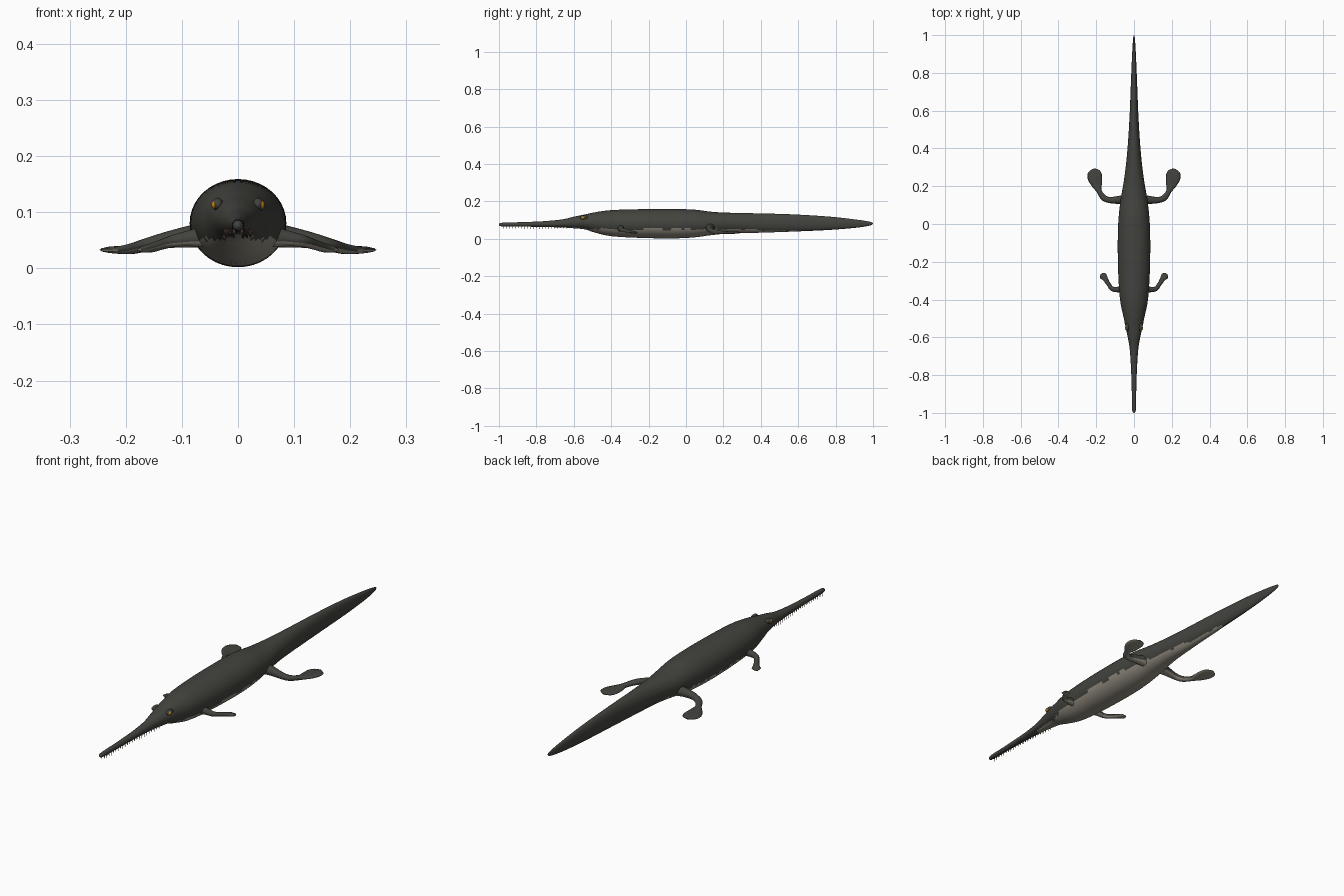
import bpy
import bmesh
import math
import random
from mathutils import Vector

random.seed(4)
cube = bpy.data.objects.get("Cube")
if cube:
    bpy.data.objects.remove(cube, do_unlink=True)


def material(name, colour):
    mat = bpy.data.materials.new(name)
    mat.use_nodes = True
    mat.diffuse_color = (*colour, 1)
    mat.node_tree.nodes["Principled BSDF"].inputs["Base Color"].default_value = (*colour, 1)
    return mat


hide = material("dark_hide", (0.056, 0.057, 0.048))
belly = material("pale_belly", (0.3, 0.275, 0.225))
amber = material("amber_eye", (0.5, 0.22, 0.01))
tooth = material("tooth_brown", (0.2, 0.14, 0.12))


def finish(name, bm, materials, pale_rule=None):
    """Turn a bmesh into a smooth object, painting pale faces by a rule."""
    bmesh.ops.recalc_face_normals(bm, faces=bm.faces)
    bm.normal_update()
    for face in bm.faces:
        face.smooth = True
        if pale_rule and pale_rule(face):
            face.material_index = 1
    mesh = bpy.data.meshes.new(name)
    bm.to_mesh(mesh)
    bm.free()
    for mat in materials:
        mesh.materials.append(mat)
    obj = bpy.data.objects.new(name, mesh)
    bpy.context.collection.objects.link(obj)
    return obj


def smooth_rows(rows, steps):
    """Catmull-Rom interpolation through rows of numbers."""
    pts = [Vector(r) for r in rows]
    out = []
    for i in range(len(pts) - 1):
        a, b, c = pts[max(i - 1, 0)], pts[i], pts[i + 1]
        d = pts[min(i + 2, len(pts) - 1)]
        for s in range(steps):
            t = s / steps
            out.append(b + (c - a) * (t / 2) + (a * 2 - b * 5 + c * 4 - d) * (t * t / 2)
                       + (b * 3 - a - c * 3 + d) * (t ** 3 / 2))
    return out + [pts[-1]]


def tube(rows, sides, steps):
    """Loft ellipses along a path; row = x, y, z, half width, half height."""
    rows = smooth_rows(rows, steps)
    bm = bmesh.new()
    rings = []
    for i, row in enumerate(rows):
        before, after = rows[max(i - 1, 0)], rows[min(i + 1, len(rows) - 1)]
        across = Vector((after[1] - before[1], before[0] - after[0], 0)).normalized()
        centre = Vector(row[:3])
        ring = []
        for k in range(sides):
            a = math.tau * k / sides
            offset = across * (row[3] * math.cos(a)) + Vector((0, 0, row[4] * math.sin(a)))
            ring.append(bm.verts.new(centre + offset))
        rings.append(ring)
    for r, q in zip(rings, rings[1:]):
        for k in range(sides):
            n = (k + 1) % sides
            bm.faces.new((r[k], r[n], q[n], q[k]))
    bm.faces.new(rings[0])
    bm.faces.new(rings[-1])
    return bm


# Body profile from snout to tail tip: y, half width, bottom, top
PROFILE = [
    (-1, .003, .072, .08), (-.98, .01, .066, .086), (-.88, .012, .065, .089),
    (-.76, .016, .063, .094), (-.66, .023, .06, .104), (-.6, .033, .056, .118),
    (-.54, .046, .05, .13), (-.49, .056, .034, .141), (-.4, .074, .014, .153),
    (-.25, .084, .005, .158), (-.08, .086, .002, .159), (.04, .081, .007, .156),
    (.14, .069, .02, .144), (.24, .052, .029, .139), (.38, .036, .032, .136),
    (.56, .024, .038, .131), (.76, .016, .047, .119), (.9, .01, .058, .104),
    (.98, .005, .07, .092), (1, .001, .08, .084),
]


def body_pale(face):
    """Pale underside from the throat, narrowing along the tail."""
    c = face.calc_center_median()
    jitter = random.uniform(-.003, .003)
    if c.y < -.52:
        return c.y > -.66 and face.normal.z < -.85
    if c.y < .1:
        return c.z < .052 + jitter
    return c.y < .62 and c.z < .055 - .02 * c.y + jitter


body_rows = [(0, y, (lo + hi) / 2, w, (hi - lo) / 2) for y, w, lo, hi in PROFILE]
finish("body", tube(body_rows, 40, 7), [hide, belly], body_pale)

# Limbs: x, y, z, half width, half height, for the left side
FRONT_LEG = [
    (.05, -.35, .058, .02, .022), (.085, -.347, .054, .015, .015),
    (.115, -.343, .049, .012, .011), (.137, -.315, .042, .011, .009),
    (.152, -.29, .037, .014, .008), (.164, -.275, .034, .019, .006),
    (.174, -.264, .032, .006, .003),
]
HIND_LEG = [
    (.04, .13, .06, .028, .026), (.085, .127, .057, .021, .02),
    (.13, .127, .05, .016, .015), (.162, .14, .042, .016, .012),
    (.185, .175, .036, .014, .01), (.197, .21, .033, .029, .008),
    (.207, .248, .033, .039, .007), (.21, .278, .033, .031, .005),
    (.212, .293, .033, .006, .002),
]


def under(face):
    return face.normal.z < -.5


for side, label in ((1, "left"), (-1, "right")):
    for part, rows in (("front_leg", FRONT_LEG), ("hind_leg", HIND_LEG)):
        mirrored = [(side * r[0], *r[1:]) for r in rows]
        finish(f"{label}_{part}", tube(mirrored, 14, 5), [hide, belly], under)

    # Brow bump with the eye set into it
    for part, size, place, mat in (
            ("brow", (.01, .022, .012), (.036, -.545, .114), hide),
            ("eye", (.007, .011, .008), (.041, -.552, .113), amber)):
        bm = bmesh.new()
        bmesh.ops.create_uvsphere(bm, u_segments=14, v_segments=8, radius=1)
        for v in bm.verts:
            v.co = Vector((side * (place[0] + v.co.x * size[0]),
                           place[1] + v.co.y * size[1], place[2] + v.co.z * size[2]))
        finish(f"{label}_{part}", bm, [mat])

    # Row of needle teeth hanging along the jaw
    bm = bmesh.new()
    count = 24
    for i in range(count):
        t = i / (count - 1)
        length = random.uniform(.013, .019)
        spike = bmesh.ops.create_cone(bm, segments=5, radius1=0, radius2=.0025,
                                      depth=length, cap_ends=True)
        shift = Vector((side * (.007 + .017 * t * t), -.975 + .37 * t, .07 - length / 2))
        bmesh.ops.translate(bm, verts=spike["verts"], vec=shift)
    finish(f"{label}_teeth", bm, [tooth])
